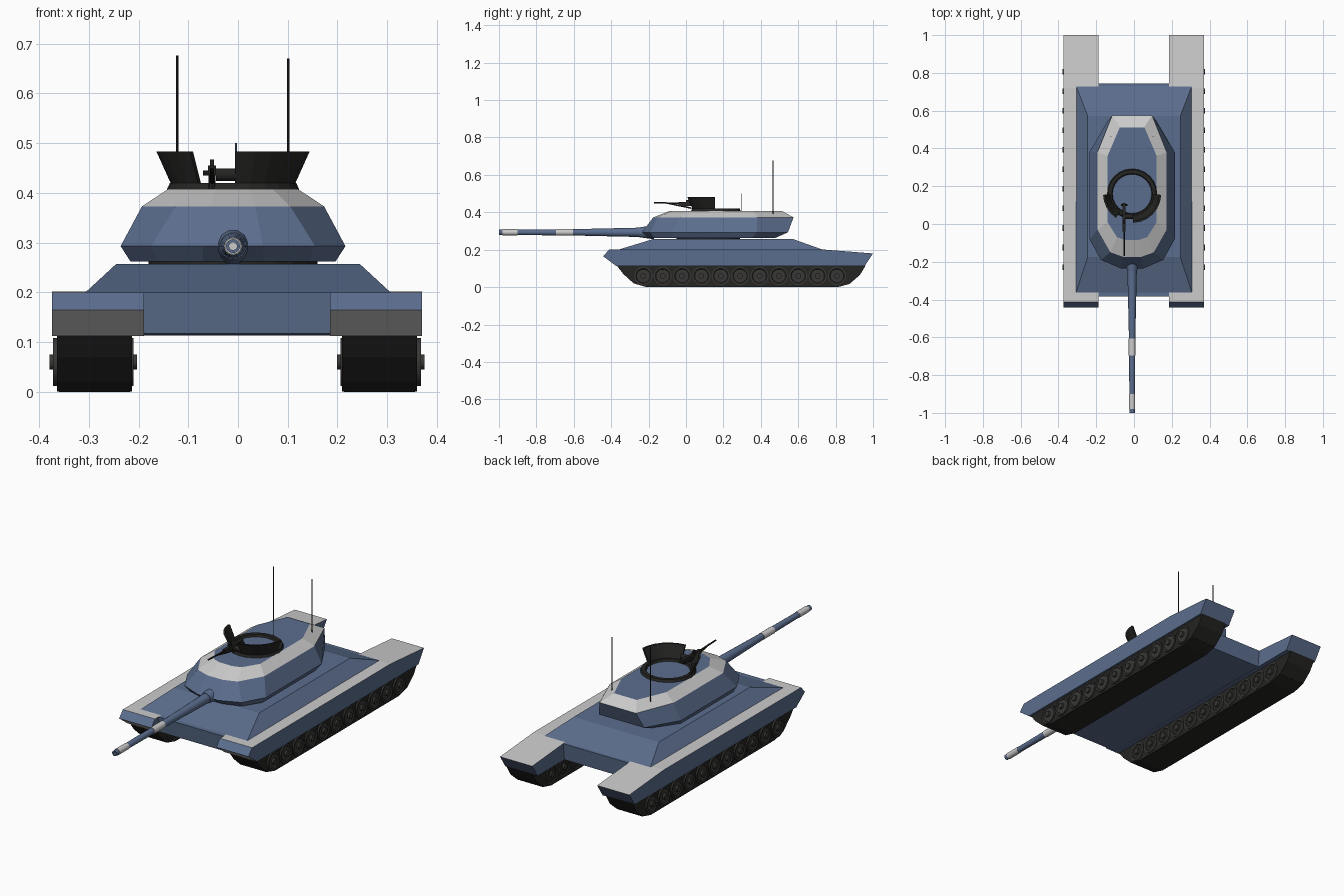
import bpy, bmesh, math
from mathutils import Vector

if "Cube" in bpy.data.objects:
    bpy.data.objects.remove(bpy.data.objects["Cube"])


def material(name, rgb):
    m = bpy.data.materials.new(name)
    m.diffuse_color = (*rgb, 1)
    m.use_nodes = True
    m.node_tree.nodes["Principled BSDF"].inputs["Base Color"].default_value = m.diffuse_color
    return m


BLUE = material("blue_paint", (0.105, 0.155, 0.27))
GREY = material("light_grey_paint", (0.52, 0.52, 0.51))
DARK = material("dark_metal", (0.018, 0.018, 0.017))
WHEEL = material("wheel_metal", (0.04, 0.039, 0.037))


def loft(name, rings, mats, pick=None, wrap=False, smooth=False):
    """Skin closed rings; pick(face) returns the material index."""
    bm = bmesh.new()
    loops = [[bm.verts.new(p) for p in r] for r in rings]
    n = len(loops[0])
    pairs = list(zip(loops, loops[1:])) + ([(loops[-1], loops[0])] if wrap else [])
    for a, b in pairs:
        for i in range(n):
            j = (i + 1) % n
            bm.faces.new((a[i], a[j], b[j], b[i]))
    if not wrap:
        bm.faces.new(loops[0])
        bm.faces.new(loops[-1])
    bmesh.ops.recalc_face_normals(bm, faces=bm.faces)
    if pick:
        for f in bm.faces:
            f.material_index = pick(f)
    me = bpy.data.meshes.new(name)
    bm.to_mesh(me)
    bm.free()
    for m in mats:
        me.materials.append(m)
    ob = bpy.data.objects.new(name, me)
    bpy.context.collection.objects.link(ob)
    if smooth:
        bpy.context.view_layer.objects.active = ob
        ob.select_set(True)
        bpy.ops.object.shade_smooth_by_angle(angle=math.radians(35))
        ob.select_set(False)
    return ob


def prism(name, profile, x0, x1, mats, pick=None):
    """Extrude a (y, z) profile along x."""
    return loft(name, [[(x, y, z) for y, z in profile] for x in (x0, x1)], mats, pick)


def lathe(name, start, axis, profile, mats, sides=16, pick=None):
    """Round part from (distance along axis, radius) pairs."""
    axis = Vector(axis).normalized()
    u = axis.orthogonal().normalized()
    v = axis.cross(u)
    rings = []
    for d, r in profile:
        c = Vector(start) + axis * d
        rings.append([c + r * (u * math.cos(t) + v * math.sin(t))
                      for t in (2 * math.pi * i / sides for i in range(sides))])
    return loft(name, rings, mats, pick, smooth=sides > 8)


def rod(name, a, b, r, mat=DARK, sides=8):
    d = Vector(b) - Vector(a)
    return lathe(name, a, d, [(0, r), (d.length, r)], [mat], sides)


def box(name, lo, hi, mat=DARK):
    return prism(name, [(lo[1], lo[2]), (hi[1], lo[2]), (hi[1], hi[2]), (lo[1], hi[2])],
                 lo[0], hi[0], [mat])


def sweep(name, section, centre, a0, a1, steps, mats, wrap=False):
    """Turn an (r, z) section about a vertical axis through an arc."""
    rings = []
    for i in range(steps if wrap else steps + 1):
        t = math.radians(a0 + (a1 - a0) * i / steps)
        rings.append([(centre[0] + r * math.cos(t), centre[1] + r * math.sin(t), z)
                      for r, z in section])
    return loft(name, rings, mats, wrap=wrap)


# Hull: centre body and sloped upper deck
prism("hull_body", [(-.385, .2), (-.372, .117), (.735, .113), (.745, .2)], -.19, .186, [BLUE])
loft("hull_deck", [[(-w, y0, z), (w, y0, z), (w, y1, z), (-w, y1, z)]
                   for w, y0, y1, z in ((.31, -.372, .74, .197), (.245, -.175, .572, .257))], [BLUE])


# Fenders: blue sides, grey tops and grey front underside
def fender_paint(f):
    n = f.normal
    return 1 if n.z > .9 or (n.z < -.3 and f.calc_center_median().y < -.2) else 0


FENDER = [(-.412, .2), (-.443, .165), (-.372, .112), (.955, .112), (1, .18), (.72, .202)]
TRACK = [(-.37, .115), (-.335, .07), (-.28, .02), (-.21, .001), (.81, .001), (.875, .018),
         (.93, .065), (.96, .115)]
TREAD = [(-.28, .02), (-.21, 0), (.81, 0), (.875, .017), (.875, .05), (-.28, .05)]
WHEEL_PROFILE = [(-.088, .009), (-.088, .015), (-.077, .015), (-.077, .036), (-.081, .04), (-.081, .049),
                 (.081, .049), (.081, .04), (.077, .036), (.077, .015), (.088, .015), (.088, .009)]
for side, s in (("left", -1), ("right", 1)):
    c = -.002
    prism(f"{side}_fender", FENDER, c + s * .187, c + s * .372, [BLUE, GREY], fender_paint)
    prism(f"{side}_track", TRACK, c + s * .211, c + s * .362, [DARK])
    prism(f"{side}_track_tread", TREAD, c + s * .215, c + s * .358, [DARK])
    for i in range(11):
        lathe(f"{side}_wheel_{i + 1}", (c + s * .289, -.228 + i * .1035, .06), (s, 0, 0),
              WHEEL_PROFILE, [WHEEL, DARK], 20,
              lambda f: 1 if (f.calc_center_median().yz - Vector((0, .06))).length > 9 else 0)

# Turret: faceted shell with a grey upper band
CX = -.01
SECTIONS = [
    (.262, [(.06, -.2), (.15, -.17), (.206, -.08), (.206, .35), (.12, .475)]),
    (.293, [(.06, -.235), (.165, -.19), (.226, -.08), (.226, .38), (.13, .545)]),
    (.373, [(.045, -.175), (.115, -.15), (.183, -.03), (.183, .38), (.105, .575)]),
    (.408, [(.035, -.085), (.08, -.07), (.13, .01), (.13, .36), (.065, .512)]),
]
rings = [[(CX + w, y, z) for w, y in half] + [(CX - w, y, z) for w, y in reversed(half)]
         for z, half in SECTIONS]


def turret_paint(f):
    return 1 if f.normal.z < .99 and f.calc_center_median().z > .38 else 0


loft("turret", rings, [BLUE, GREY], turret_paint)
sweep("turret_collar", [(0.12, .25), (.17, .25), (.17, .268), (.12, .268)],
      (CX, .12), 0, 360, 24, [DARK], wrap=True)

# Main gun: mantlet, tapering barrel, grey sleeve and muzzle
GUN = (CX, -.17, .293)
lathe("gun_mantlet", GUN, (0, -1, 0), [(0, .038), (.055, .031), (.08, .027)], [BLUE], 12)
lathe("gun_barrel", GUN, (0, -1, 0),
      [(.03, .026), (.43, .017), (.81, .014), (.83, .014), (.83, .008), (.79, .008)], [BLUE], 16)
lathe("gun_sleeve", GUN, (0, -1, 0), [(.435, .018), (.525, .018)], [GREY])
lathe("gun_muzzle_band", GUN, (0, -1, 0), [(.73, .0165), (.81, .0165)], [GREY])

# Hatch ring with flared gun shields
HATCH = (CX, .16)
sweep("hatch_ring", [(.103, .407), (.133, .407), (.127, .42), (.108, .42)],
      HATCH, 0, 360, 24, [DARK], wrap=True)
SHIELD = [(.112, .412), (.122, .412), (.154, .483), (.144, .483)]
sweep("shield_left", SHIELD, HATCH, 182, 236, 4, [DARK])
sweep("shield_right", SHIELD, HATCH, 272, 358, 6, [DARK])

# Roof machine gun on its mount
rod("machine_gun_barrel", (-.052, -.17, .452), (-.052, -.02, .447), .004)
box("machine_gun_body", (-.06, -.04, .435), (-.044, .11, .455))
box("machine_gun_sight", (-.056, 0, .455), (-.048, .02, .467))
rod("machine_gun_post", (-.052, .04, .407), (-.052, .04, .44), .007)
rod("machine_gun_brace", (-.052, -.095, .448), (-.052, .03, .422), .004)
rod("machine_gun_grip", (-.07, .1, .44), (-.034, .1, .44), .005)
rod("ammunition_drum", (-.044, .04, .437), (-.004, .04, .437), .013, sides=12)

# Antennas
rod("antenna_left", (-.122, .465, .375), (-.122, .465, .676), .0024, sides=6)
rod("antenna_right", (.101, .465, .375), (.101, .465, .67), .0024, sides=6)
rod("antenna_short", (-.004, .296, .407), (-.004, .296, .5), .002, BLUE, sides=6)
